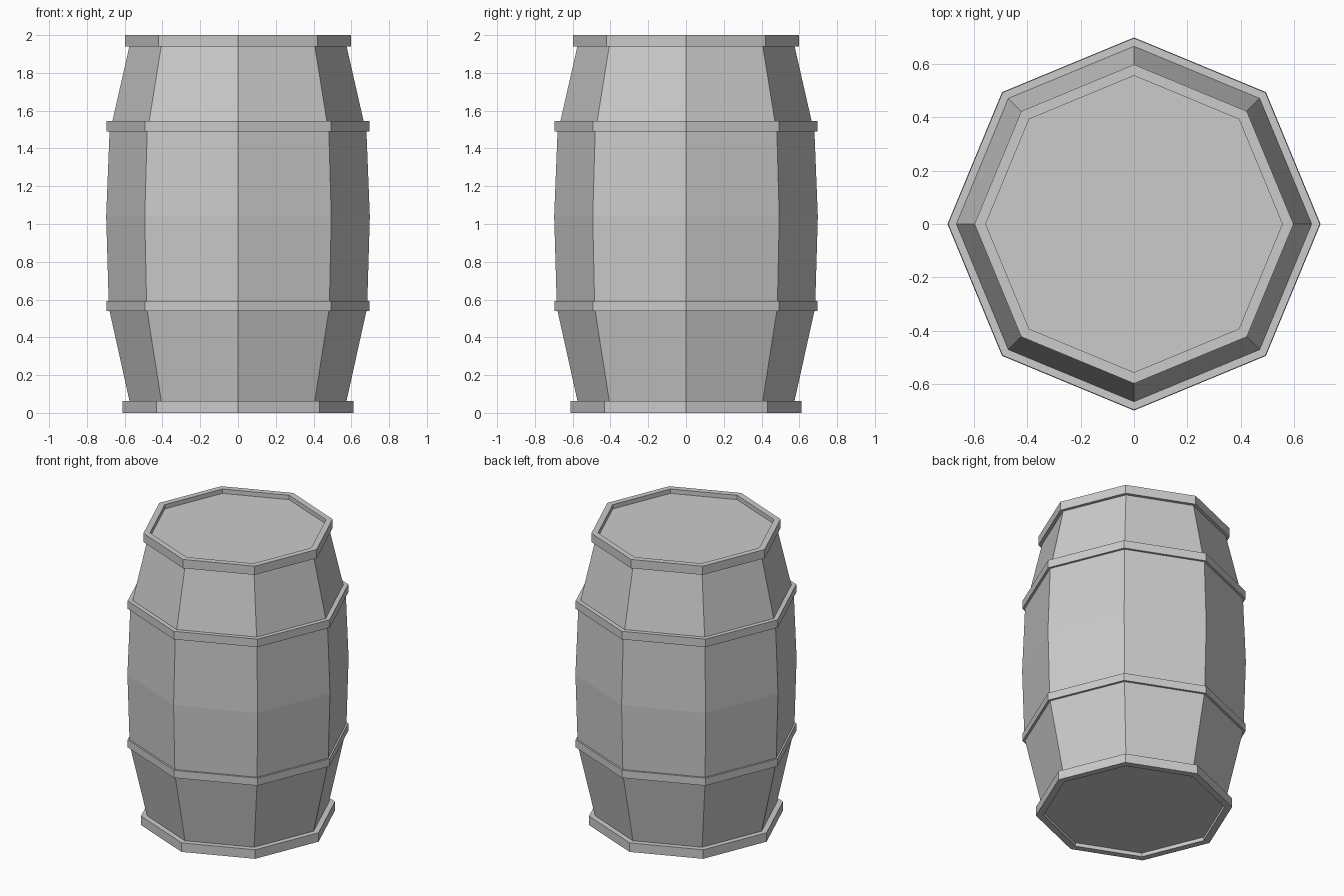
import bpy, bmesh
from math import cos, sin, pi

if "Cube" in bpy.data.objects:
    bpy.data.objects.remove(bpy.data.objects["Cube"])

SIDES = 8


def lathe(name, profile, closed=False):
    """Sweep an (r, z) profile round z as flat octagonal faces.
    Closed profiles make rings, open ones get capped ends."""
    bm = bmesh.new()
    rings = [[bm.verts.new((r * cos(2 * pi * i / SIDES), r * sin(2 * pi * i / SIDES), z))
              for i in range(SIDES)] for r, z in profile]
    pairs = list(zip(rings, rings[1:]))
    if closed:
        pairs.append((rings[-1], rings[0]))
    else:
        bm.faces.new(rings[0][::-1])
        bm.faces.new(rings[-1])
    for a, b in pairs:
        for i in range(SIDES):
            j = (i + 1) % SIDES
            bm.faces.new((a[i], a[j], b[j], b[i]))
    bmesh.ops.recalc_face_normals(bm, faces=bm.faces)
    mesh = bpy.data.meshes.new(name)
    bm.to_mesh(mesh)
    bm.free()
    obj = bpy.data.objects.new(name, mesh)
    bpy.context.collection.objects.link(obj)
    return obj


def hoop(name, outer, inner, z0, z1):
    return lathe(name, [(inner, z0), (outer, z0), (outer, z1), (inner, z1)], closed=True)


# Bulging staves, capped by the recessed lid and bottom
lathe("barrel_body", [(0.565, 0.025), (0.575, 0.065), (0.68, 0.54), (0.685, 0.60),
                      (0.698, 1.04), (0.68, 1.49), (0.665, 1.545),
                      (0.575, 1.94), (0.568, 1.97)])

# End rims stand proud of the lid and bottom
hoop("bottom_rim", 0.612, 0.565, 0.0, 0.062)
hoop("top_rim", 0.597, 0.555, 1.94, 2.0)

# Hoops round the belly
hoop("lower_hoop", 0.696, 0.66, 0.54, 0.592)
hoop("upper_hoop", 0.696, 0.655, 1.49, 1.545)
